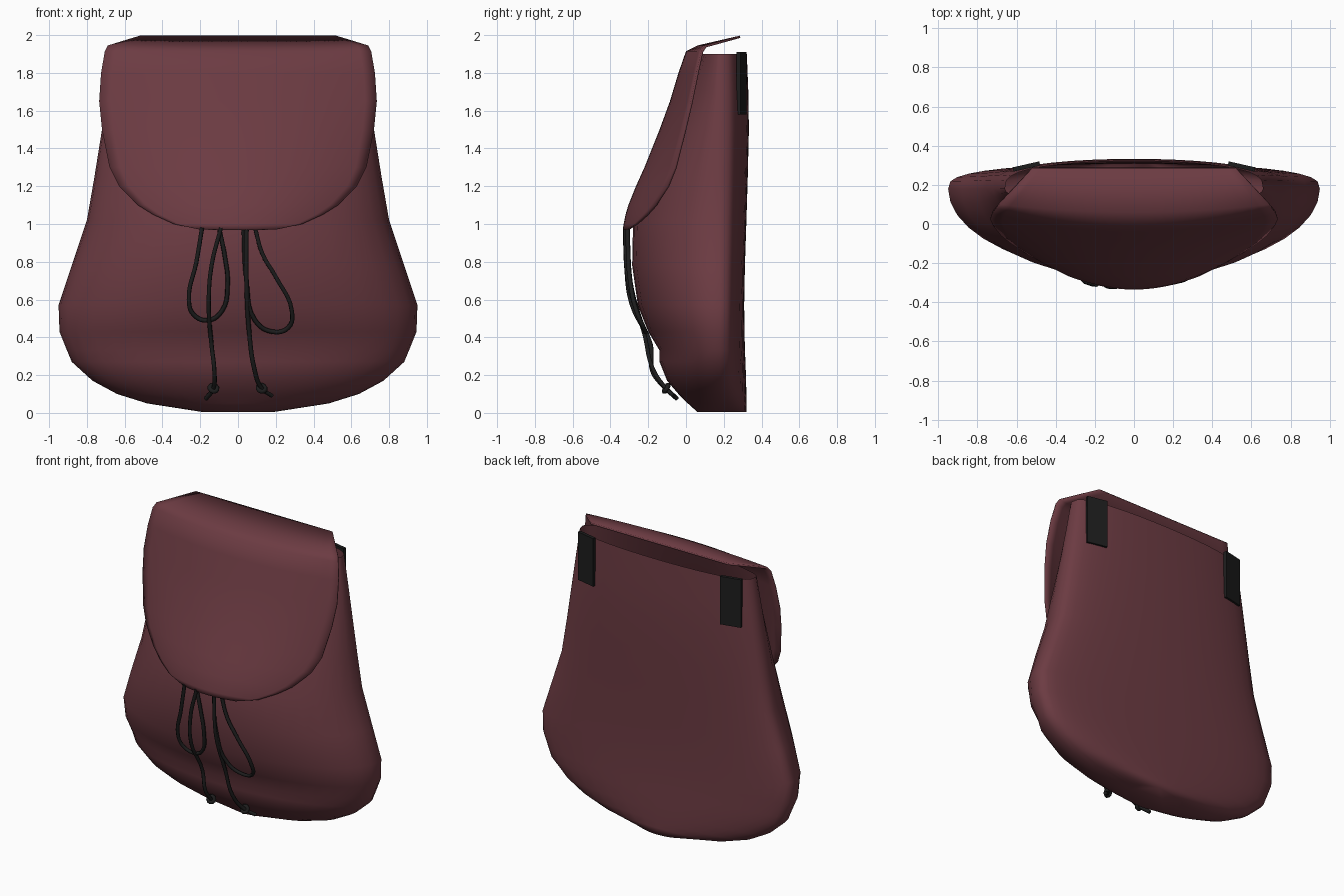
import bpy, bmesh, math

if "Cube" in bpy.data.objects:
    bpy.data.objects.remove(bpy.data.objects["Cube"])


def material(name, rgb):
    m = bpy.data.materials.new(name)
    m.diffuse_color = (*rgb, 1)
    m.use_nodes = True
    m.node_tree.nodes["Principled BSDF"].inputs["Base Color"].default_value = m.diffuse_color
    return m


MAROON = material("maroon fabric", (0.15, 0.044, 0.055))
BLACK = material("black cord", (0.012, 0.012, 0.012))


def sgn_pow(v, p):
    return math.copysign(abs(v) ** p, v)


def grid_object(name, rows, mat, closed=False, cap=False):
    """Skin a list of equal-length point rows."""
    bm = bmesh.new()
    vs = [[bm.verts.new(p) for p in row] for row in rows]
    n = len(rows[0])
    for a, b in zip(vs, vs[1:]):
        for i in range(n if closed else n - 1):
            j = (i + 1) % n
            bm.faces.new((a[i], a[j], b[j], b[i]))
    if cap:
        bm.faces.new(vs[0][::-1])
    me = bpy.data.meshes.new(name)
    bm.to_mesh(me)
    bm.free()
    me.materials.append(mat)
    ob = bpy.data.objects.new(name, me)
    bpy.context.collection.objects.link(ob)
    for p in me.polygons:
        p.use_smooth = True
    return ob


def lerp_table(table, z):
    """Linear lookup in a (z, value) table sorted by rising z."""
    for (z0, a), (z1, b) in zip(table, table[1:]):
        if z <= z1:
            return a + (b - a) * max(0, z - z0) / (z1 - z0)
    return table[-1][1]


# Bag body: (height, half width, front y, back y)
LEVELS = [(0.005, 0.19, 0.06, 0.32), (0.05, 0.48, 0.01, 0.32), (0.10, 0.64, -0.04, 0.32),
          (0.17, 0.77, -0.10, 0.318), (0.27, 0.88, -0.14, 0.315), (0.33, 0.905, -0.14, 0.312),
          (0.43, 0.945, -0.20, 0.31), (0.57, 0.95, -0.255, 0.308), (0.78, 0.88, -0.285, 0.312),
          (1.02, 0.80, -0.28, 0.32), (1.25, 0.76, -0.20, 0.327), (1.5, 0.72, -0.09, 0.333),
          (1.7, 0.69, 0.0, 0.33), (1.9, 0.66, 0.08, 0.322)]
SEG = 40
rows = []
for z, w, yf, yb in LEVELS:
    row = []
    for i in range(SEG):
        t = 2 * math.pi * i / SEG
        s = math.sin(t)
        y = 0.18 + ((yb - 0.18) * sgn_pow(s, 0.65) if s > 0 else (0.18 - yf) * s)
        row.append((w * math.cos(t), y, z))
    rows.append(row)
grid_object("bag_body", rows, MAROON, closed=True, cap=True)

# Flap: (height, half width, centre y, edge y)
FLAP = [(0.97, 0.20, -0.335, -0.31), (1.0, 0.34, -0.33, -0.265), (1.05, 0.45, -0.32, -0.21),
        (1.1, 0.53, -0.305, -0.165), (1.2, 0.63, -0.265, -0.10), (1.3, 0.68, -0.22, -0.06),
        (1.5, 0.72, -0.14, -0.01), (1.65, 0.735, -0.085, 0.025), (1.8, 0.725, -0.04, 0.055),
        (1.915, 0.705, 0.0, 0.08), (1.945, 0.69, 0.06, 0.10), (1.997, 0.52, 0.285, 0.285)]
N = 24
rows = []
for z, w, yc, ye in FLAP:
    us = [-1 + 2 * i / N for i in range(N + 1)]
    rows.append([(w * u, yc + (ye - yc) * u * u, z) for u in us])
flap = grid_object("front_flap", rows, MAROON)
mod = flap.modifiers.new("thickness", 'SOLIDIFY')
mod.thickness = 0.012
mod.offset = -1

# Strap anchors on the back
for side, label in ((-1, "left"), (1, "right")):
    bpy.ops.mesh.primitive_cube_add(size=1, location=(0.55 * side, 0.294, 1.745),
                                    rotation=(0, 0, -0.22 * side))
    strap = bpy.context.object
    strap.name = label + "_strap_anchor"
    strap.scale = (0.14, 0.022, 0.33)
    strap.data.materials.append(BLACK)

# Drawstring cords, laid over the front of the bag
CORD_Y = [(0.07, -0.03), (0.13, -0.095), (0.22, -0.165), (0.36, -0.175), (0.43, -0.215),
          (0.57, -0.275), (0.75, -0.303), (1.0, -0.31)]


def cord(name, pts, lift=0.0):
    cu = bpy.data.curves.new(name, 'CURVE')
    cu.dimensions = '3D'
    cu.bevel_depth = 0.012
    cu.bevel_resolution = 1
    cu.resolution_u = 5
    cu.use_fill_caps = True
    sp = cu.splines.new('BEZIER')
    sp.bezier_points.add(len(pts) - 1)
    for b, (x, z) in zip(sp.bezier_points, pts):
        b.co = (x, lerp_table(CORD_Y, z) - lift, z)
        b.handle_left_type = b.handle_right_type = 'AUTO'
    cu.materials.append(BLACK)
    ob = bpy.data.objects.new(name, cu)
    bpy.context.collection.objects.link(ob)


cord("left_bow_loop", [(-0.19, 0.98), (-0.22, 0.8), (-0.26, 0.6), (-0.235, 0.52), (-0.16, 0.49),
                       (-0.085, 0.54), (-0.055, 0.68), (-0.07, 0.83), (-0.1, 0.98)])
cord("right_bow_loop", [(0.03, 0.98), (0.045, 0.7), (0.09, 0.49), (0.18, 0.43), (0.265, 0.45),
                        (0.285, 0.54), (0.2, 0.72), (0.13, 0.84), (0.09, 0.98)])
cord("left_cord_end", [(-0.09, 0.98), (-0.14, 0.78), (-0.155, 0.58), (-0.14, 0.36),
                       (-0.125, 0.22), (-0.13, 0.13), (-0.17, 0.075)], 0.012)
cord("right_cord_end", [(0.045, 0.98), (0.045, 0.7), (0.06, 0.42), (0.085, 0.24),
                        (0.125, 0.13), (0.18, 0.09)], 0.012)

# Knots near the cord ends
for x, label in ((-0.13, "left"), (0.125, "right")):
    bpy.ops.mesh.primitive_torus_add(major_radius=0.02, minor_radius=0.013, major_segments=10,
                                     minor_segments=6, location=(x, -0.105, 0.13),
                                     rotation=(1.0, 0.4, 0))
    knot = bpy.context.object
    knot.name = label + "_cord_knot"
    knot.data.materials.append(BLACK)
    bpy.ops.object.shade_smooth()
